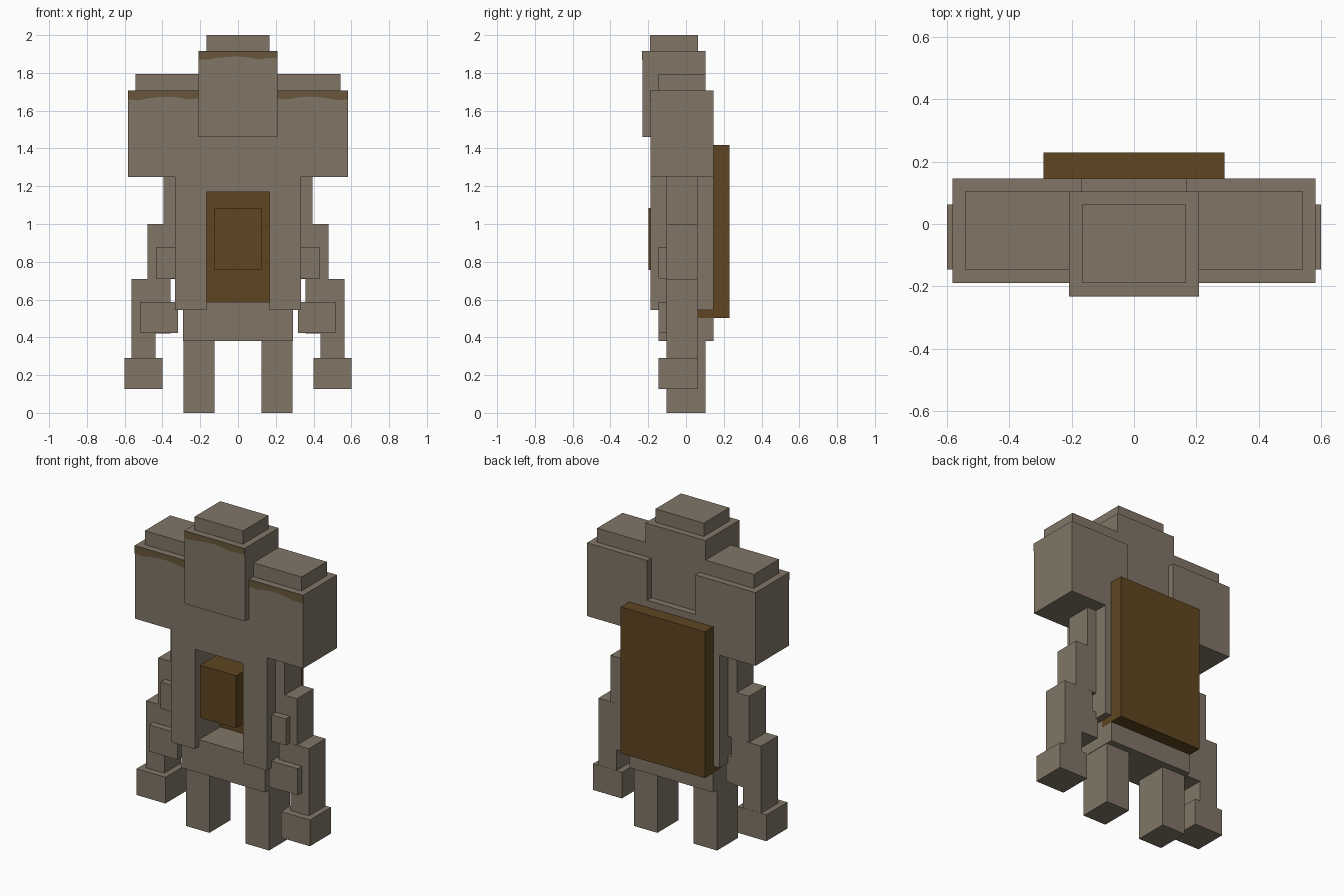
import bpy
import bmesh

cube = bpy.data.objects.get("Cube")
if cube:
    bpy.data.objects.remove(cube, do_unlink=True)


def make_material(name, rgb):
    mat = bpy.data.materials.new(name)
    mat.use_nodes = True
    mat.diffuse_color = (*rgb, 1)
    mat.node_tree.nodes["Principled BSDF"].inputs["Base Color"].default_value = (*rgb, 1)
    return mat


STONE = make_material("warm grey", (0.22, 0.18, 0.134))
BROWN = make_material("dark brown", (0.114, 0.060, 0.015))
TRIM = make_material("faded brown", (0.141, 0.093, 0.045))


def finish(name, bm, mat):
    bmesh.ops.recalc_face_normals(bm, faces=bm.faces)
    mesh = bpy.data.meshes.new(name)
    bm.to_mesh(mesh)
    bm.free()
    mesh.materials.append(mat)
    obj = bpy.data.objects.new(name, mesh)
    bpy.context.collection.objects.link(obj)
    return obj


def box(name, x, y, z, mat=STONE):
    """Box spanning the given (low, high) ranges."""
    bm = bmesh.new()
    bmesh.ops.create_cube(bm, size=1)
    for v in bm.verts:
        v.co = [r[0] if c < 0 else r[1] for c, r in zip(v.co, (x, y, z))]
    return finish(name, bm, mat)


def pair(name, x, y, z, mat=STONE):
    """Matching boxes on the left (+x) and right (-x)."""
    box("left_" + name, x, y, z, mat)
    box("right_" + name, (-x[1], -x[0]), y, z, mat)


def band(name, x, y, top, lower):
    """Thin front plate with a wavy lower edge, evenly spaced over x."""
    bm = bmesh.new()
    step = (x[1] - x[0]) / (len(lower) - 1)
    points = [(x[0], top)] + [(x[0] + i * step, z) for i, z in enumerate(lower)] + [(x[1], top)]
    face = bm.faces.new([bm.verts.new((px, y, pz)) for px, pz in points])
    out = bmesh.ops.extrude_face_region(bm, geom=[face])
    for v in out["geom"]:
        if isinstance(v, bmesh.types.BMVert):
            v.co.y -= 0.002
    finish(name, bm, TRIM)


# Head and cap
box("head", (-0.208, 0.208), (-0.23, 0.104), (1.46, 1.917))
box("head_cap", (-0.167, 0.167), (-0.19, 0.063), (1.917, 2.0))
band("head_band", (-0.208, 0.208), -0.23, 1.917,
     [1.87, 1.872, 1.88, 1.885, 1.887, 1.882, 1.872, 1.878, 1.878])

# Shoulders with raised caps
pair("shoulder", (0.167, 0.583), (-0.188, 0.146), (1.25, 1.708))
pair("shoulder_cap", (0.167, 0.542), (-0.146, 0.104), (1.708, 1.795))
wave = [1.66, 1.655, 1.665, 1.672, 1.674, 1.67, 1.66, 1.665]
band("left_shoulder_band", (0.208, 0.583), -0.188, 1.708, wave[::-1])
band("right_shoulder_band", (-0.583, -0.208), -0.188, 1.708, wave)

# Chest above an open cavity, framed by side columns
box("chest", (-0.167, 0.167), (-0.188, 0.146), (1.17, 1.46))
pair("side_column", (0.167, 0.333), (-0.188, 0.146), (0.545, 1.25))
box("hips", (-0.29, 0.29), (-0.146, 0.146), (0.38, 0.588))
box("back_pack", (-0.291, 0.291), (0.063, 0.23), (0.502, 1.417), BROWN)
box("core", (-0.125, 0.125), (-0.198, 0.07), (0.757, 1.085), BROWN)

# Legs
pair("leg", (0.125, 0.288), (-0.104, 0.104), (0, 0.385))

# Stepped arms with joint blocks and hands
pair("upper_arm", (0.27, 0.395), (-0.104, 0.062), (0.71, 1.26))
pair("elbow", (0.357, 0.48), (-0.103, 0.061), (0.42, 1.0))
pair("forearm", (0.437, 0.563), (-0.104, 0.062), (0.28, 0.71))
pair("upper_joint", (0.333, 0.433), (-0.146, 0.06), (0.712, 0.878))
pair("lower_joint", (0.318, 0.515), (-0.146, 0.06), (0.422, 0.588))
pair("hand", (0.4, 0.6), (-0.146, 0.063), (0.126, 0.29))
